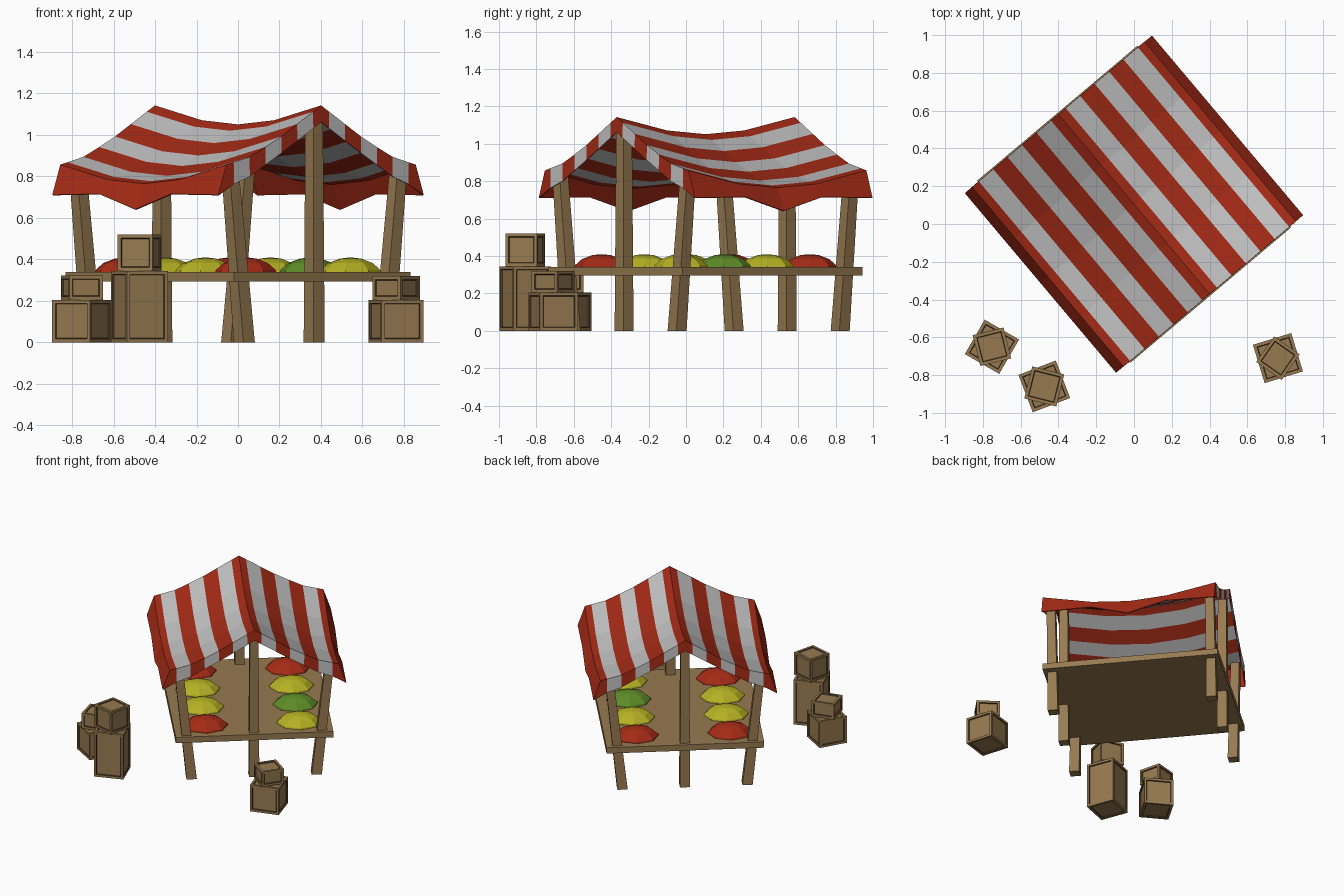
import bpy, bmesh, math
from mathutils import Matrix, Vector

cube = bpy.data.objects.get("Cube")
if cube:
    bpy.data.objects.remove(cube)


def material(name, rgb):
    m = bpy.data.materials.new(name)
    m.use_nodes = True
    m.diffuse_color = (*rgb, 1)
    m.node_tree.nodes["Principled BSDF"].inputs["Base Color"].default_value = (*rgb, 1)
    return m


WOOD = material("wood", (0.31, 0.195, 0.082))
GROOVE = material("dark_groove", (0.075, 0.045, 0.018))
RED = material("red", (0.38, 0.024, 0.008))
WHITE = material("canvas_white", (0.55, 0.55, 0.55))
YELLOW = material("yellow", (0.47, 0.44, 0.017))
GREEN = material("green", (0.11, 0.26, 0.021))

# The stall runs along its ridge (local x) and is turned on the ground
STALL = Matrix.Translation((0, 0.105, 0)) @ Matrix.Rotation(math.radians(-49.9), 4, "Z")


def make(name, bm, mats, matrix):
    bmesh.ops.recalc_face_normals(bm, faces=bm.faces[:])
    mesh = bpy.data.meshes.new(name)
    bm.to_mesh(mesh)
    bm.free()
    for m in mats:
        mesh.materials.append(m)
    ob = bpy.data.objects.new(name, mesh)
    ob.matrix_world = matrix
    bpy.context.scene.collection.objects.link(ob)
    return ob


def loft(name, rings, mats, matrix):
    """Closed solid through rings of points."""
    bm = bmesh.new()
    loops = [[bm.verts.new(p) for p in ring] for ring in rings]
    for a, b in zip(loops, loops[1:]):
        for i in range(len(a)):
            j = (i + 1) % len(a)
            bm.faces.new((a[i], a[j], b[j], b[i]))
    bm.faces.new(loops[0])
    bm.faces.new(loops[-1])
    return make(name, bm, mats, matrix)


def rect(x, y, z, hx, hy):
    return [(x - hx, y - hy, z), (x + hx, y - hy, z), (x + hx, y + hy, z), (x - hx, y + hy, z)]


# Table top
loft("table_top", [rect(0, 0, z, 0.63, 0.555) for z in (0.295, 0.34)], [WOOD], STALL)

# Posts: tall ones under the ridge, corner ones leaning outward
for end, u in (("front", 0.57), ("back", -0.57)):
    loft(end + "_ridge_post", [rect(u, 0, 0, 0.036, 0.036), rect(u, 0, 1.085, 0.03, 0.03)],
         [WOOD], STALL)
    for side, s in (("right", -1), ("left", 1)):
        loft(f"{end}_{side}_post",
             [rect(u, 0.44 * s, 0, 0.036, 0.036), rect(u, 0.53 * s, 0.83, 0.03, 0.03)],
             [WOOD], STALL)

# Canopy: sagging striped cloth with side valances and gable flaps
PROFILE = [(0, 1.14), (0.26, 0.985), (0.44, 0.895), (0.595, 0.855)]
ROWS = [(-0.62, 0, 0.71), (-0.27, 0.072, 0.715), (0, 0.092, 0.64),
        (0.27, 0.072, 0.715), (0.62, 0, 0.71)]
HALF = [0.05, 0.15, 0.25, 0.35, 0.45, 0.55, 0.595]
EAVE, HEM = 0.595, 0.645


def roof_height(v):
    v = abs(v)
    for (a, za), (b, zb) in zip(PROFILE, PROFILE[1:]):
        if v <= b + 1e-6:
            return za + (zb - za) * (v - a) / (b - a)


def stripe(v):
    return int((abs(v) + 0.05) / 0.1) % 2


bm = bmesh.new()
columns = [-v for v in reversed(HALF)] + [0] + HALF
grid = []
for u, sag, hem in ROWS:
    roof = [bm.verts.new((u, v, roof_height(v) - sag)) for v in columns]
    grid.append([bm.verts.new((u, -HEM, hem))] + roof + [bm.verts.new((u, HEM, hem))])
for a, b in zip(grid, grid[1:]):
    for i in range(len(a) - 1):
        f = bm.faces.new((a[i], a[i + 1], b[i + 1], b[i]))
        if 0 < i < len(a) - 2:
            f.material_index = stripe((columns[i - 1] + columns[i]) / 2)
for row in (grid[0], grid[-1]):
    top = row[1:-1]
    low = [row[0]]
    for vert in top[1:-1]:
        drop = 0.078 + 0.1 * max(0, abs(vert.co.y) - 0.3)
        low.append(bm.verts.new(vert.co - Vector((0, 0, drop))))
    low.append(row[-1])
    for i in range(len(top) - 1):
        f = bm.faces.new((top[i], top[i + 1], low[i + 1], low[i]))
        f.material_index = stripe((columns[i] + columns[i + 1]) / 2)
canopy = make("canopy", bm, [RED, WHITE], STALL)
cloth = canopy.modifiers.new("thickness", "SOLIDIFY")
cloth.thickness = 0.006
cloth.offset = 0

# Produce heaps in two rows
HEAP = [(1, 0.335), (0.97, 0.35), (0.72, 0.383), (0.35, 0.404), (0.08, 0.409)]


def heap(name, u, v, mat):
    rings = []
    for r, z in HEAP:
        rings.append([(u + 0.135 * r * math.cos(k * math.pi / 4),
                       v + 0.16 * r * math.sin(k * math.pi / 4), z) for k in range(8)])
    loft(name, rings, [mat], STALL)


for side, v, colours in (("right", -0.33, (RED, YELLOW, YELLOW, RED)),
                         ("left", 0.33, (RED, YELLOW, GREEN, YELLOW))):
    for k, mat in enumerate(colours):
        heap(f"{side}_produce_{k + 1}", -0.45 + 0.3 * k, v, mat)


# Crates: framed boxes with a grooved, recessed panel on each side
def crate(name, x, y, z, size, height, turn):
    bm = bmesh.new()
    bmesh.ops.create_cube(bm, size=1, matrix=Matrix.Diagonal((size, size, height, 1)))
    bmesh.ops.recalc_face_normals(bm, faces=bm.faces[:])
    panels = bm.faces[:]
    bmesh.ops.inset_individual(bm, faces=panels, thickness=0.024)
    ring = bmesh.ops.inset_individual(bm, faces=panels, thickness=0.005, depth=-0.008)
    for f in ring["faces"]:
        f.material_index = 1
    place = Matrix.Translation((x, y, z + height / 2))
    make(name, bm, [WOOD, GROOVE], place @ Matrix.Rotation(math.radians(turn), 4, "Z"))


crate("right_lower_crate", -0.752, -0.65, 0, 0.21, 0.205, -30)
crate("right_upper_crate", -0.752, -0.65, 0.205, 0.168, 0.118, 14)
crate("tall_lower_crate", -0.475, -0.86, 0, 0.212, 0.345, 21)
crate("tall_upper_crate", -0.475, -0.86, 0.345, 0.175, 0.175, -14)
crate("left_lower_crate", 0.762, -0.71, 0, 0.212, 0.205, 17)
crate("left_upper_crate", 0.762, -0.71, 0.205, 0.165, 0.115, -35)
